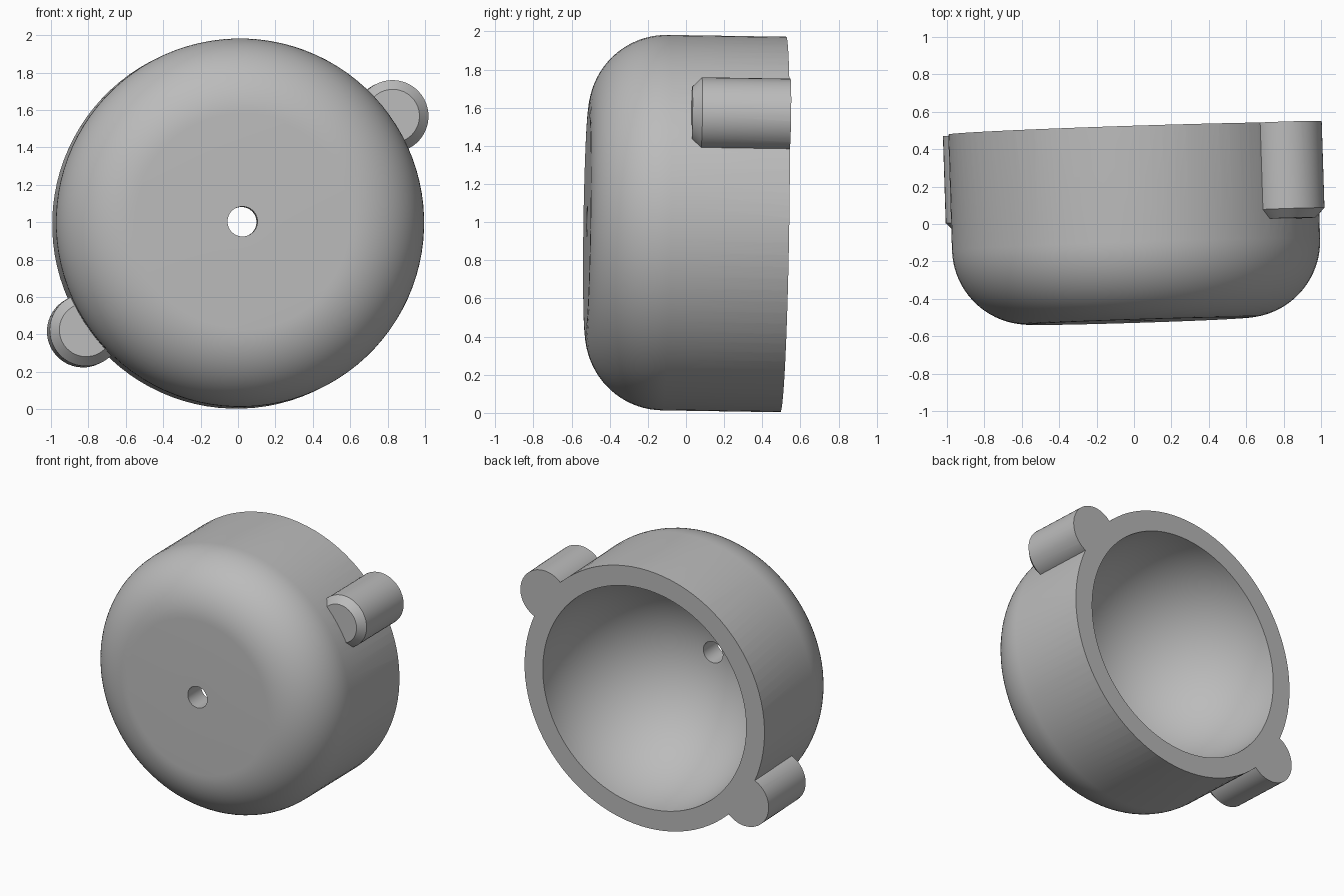
import bpy, bmesh, math
from mathutils import Vector, Matrix

cube = bpy.data.objects.get("Cube")
if cube:
    bpy.data.objects.remove(cube, do_unlink=True)

RADIUS, DEPTH, FILLET = 0.985, 1.03, 0.41
BOWL_R, BOWL_DEPTH, HOLE_R = 0.835, 0.865, 0.08
LUG_R, LUG_LEN, CHAMFER = 0.193, 0.515, 0.05
SEGMENTS = 96
OVER = 0.1  # extra length behind the rim, trimmed by the cutter

# Slightly tilted axis, running from the rim to the closed front
axis = Vector((0.032, -1, 0.0155))
tilt = Vector((0, 0, 1)).rotation_difference(axis).to_matrix().to_4x4()
placement = Matrix.Translation((-0.009, 0.51, 0.988)) @ tilt

gray = bpy.data.materials.new("gray")
gray.use_nodes = True
gray.diffuse_color = (0.5, 0.5, 0.5, 1)
gray.node_tree.nodes["Principled BSDF"].inputs["Base Color"].default_value = (0.5, 0.5, 0.5, 1)


def lathe(name, profile, segments, centre=(0, 0)):
    """Revolve (radius, height) points, starting and ending on the axis."""
    bm = bmesh.new()
    verts = [bm.verts.new((r, 0, h)) for r, h in profile]
    edges = [bm.edges.new(pair) for pair in zip(verts, verts[1:])]
    bmesh.ops.spin(bm, geom=verts + edges, cent=(0, 0, 0), axis=(0, 0, 1),
                   angle=math.tau, steps=segments)
    bmesh.ops.remove_doubles(bm, verts=bm.verts, dist=1e-4)
    bmesh.ops.recalc_face_normals(bm, faces=bm.faces)
    bmesh.ops.translate(bm, verts=bm.verts, vec=(*centre, 0))
    mesh = bpy.data.meshes.new(name)
    bm.to_mesh(mesh)
    bm.free()
    mesh.materials.append(gray)
    obj = bpy.data.objects.new(name, mesh)
    bpy.context.collection.objects.link(obj)
    obj.matrix_world = placement
    return obj


def arc(r, h, rx, ry, start, end, steps):
    angles = [math.radians(start + (end - start) * i / steps) for i in range(steps + 1)]
    return [(r + rx * math.cos(a), h + ry * math.sin(a)) for a in angles]


# Cup body with a large rounded front edge
body = lathe("cup_body", [(0, -OVER), (RADIUS, -OVER)]
             + arc(RADIUS - FILLET, DEPTH - FILLET, FILLET, FILLET, 0, 90, 20)
             + [(0, DEPTH)], SEGMENTS)

# Two opposite chamfered lugs
lug_angle = math.radians(36.7)
lugs = []
for side, name in ((1, "left_lug"), (-1, "right_lug")):
    lugs.append(lathe(name, [(0, -OVER), (LUG_R, -OVER), (LUG_R, LUG_LEN - CHAMFER),
                             (LUG_R - CHAMFER, LUG_LEN), (0, LUG_LEN)], 48,
                      (side * math.cos(lug_angle), side * math.sin(lug_angle))))

# Hollow bowl, centre hole and flat rim, cut together
hole_angle = math.degrees(math.acos(HOLE_R / BOWL_R))
cutter = lathe("bowl_cutter", [(0, -0.5), (1.4, -0.5), (1.4, 0)]
               + arc(0, 0, BOWL_R, BOWL_DEPTH, 0, hole_angle, 32)
               + [(HOLE_R, DEPTH + 0.2), (0, DEPTH + 0.2)], SEGMENTS)
cutter.hide_render = True

bpy.ops.object.select_all(action='DESELECT')
bpy.context.view_layer.objects.active = body
body.select_set(True)
for tool, operation in [(lug, 'UNION') for lug in lugs] + [(cutter, 'DIFFERENCE')]:
    mod = body.modifiers.new(tool.name, 'BOOLEAN')
    mod.object, mod.operation, mod.solver = tool, operation, 'EXACT'
    bpy.ops.object.modifier_apply(modifier=mod.name)
    bpy.data.objects.remove(tool, do_unlink=True)

bpy.ops.object.shade_smooth_by_angle(angle=math.radians(30))
